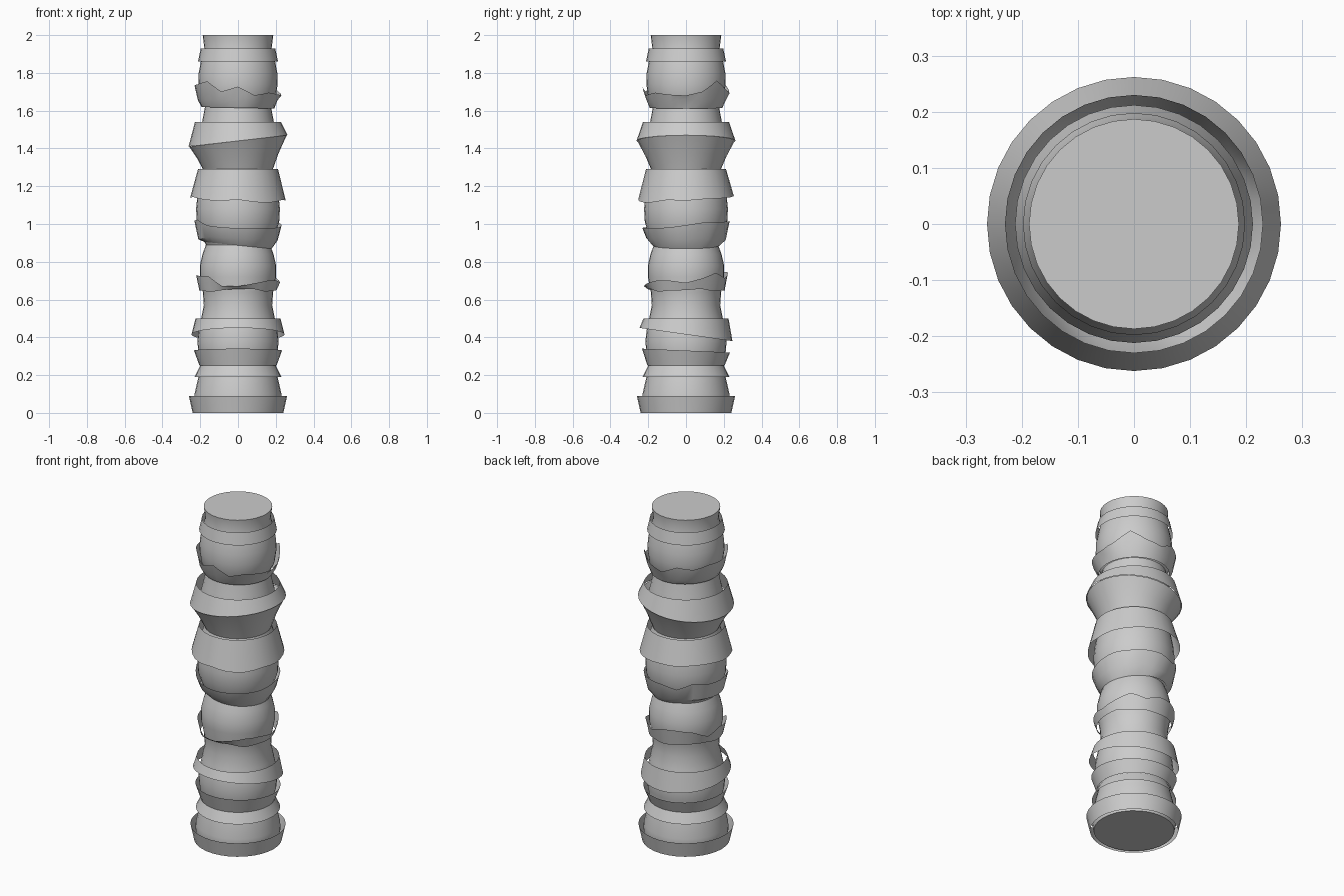
import bpy, bmesh, math, random

if "Cube" in bpy.data.objects:
    bpy.data.objects.remove(bpy.data.objects["Cube"])

random.seed(4)
N = 32

grey = bpy.data.materials.new("bark grey")
grey.diffuse_color = (0.6, 0.6, 0.6, 1)
grey.use_nodes = True
grey.node_tree.nodes["Principled BSDF"].inputs["Base Color"].default_value = grey.diffuse_color


def ragged(amp):
    """Random edge offsets, linearly joined around the circle."""
    keys = [random.uniform(-amp, amp) for _ in range(N // 2)]
    out = []
    for i in range(N):
        a, b = keys[i // 2], keys[(i // 2 + 1) % len(keys)]
        out.append(a if i % 2 == 0 else (a + b) / 2)
    return out


def lathe(name, levels, caps=False):
    """levels: (radius, z, tilt along x, tilt along y, raggedness)"""
    bm = bmesh.new()
    rings = []
    for lv in levels:
        r, z, tx, ty, amp = (tuple(lv) + (0, 0, 0))[:5]
        jag = ragged(amp)
        ring = []
        for i in range(N):
            a = 2 * math.pi * i / N
            c, s = math.cos(a), math.sin(a)
            ring.append(bm.verts.new((r * c, r * s, z + tx * c + ty * s + jag[i])))
        rings.append(ring)
    for lo, hi in zip(rings, rings[1:]):
        for i in range(N):
            j = (i + 1) % N
            bm.faces.new((lo[i], lo[j], hi[j], hi[i]))
    if caps:
        bm.faces.new(rings[0][::-1])
        bm.faces.new(rings[-1])
    me = bpy.data.meshes.new(name)
    bm.to_mesh(me)
    bm.free()
    me.materials.append(grey)
    ob = bpy.data.objects.new(name, me)
    bpy.context.collection.objects.link(ob)
    bpy.ops.object.select_all(action='DESELECT')
    ob.select_set(True)
    bpy.context.view_layer.objects.active = ob
    bpy.ops.object.shade_smooth_by_angle(angle=math.radians(35))
    return ob


# Bulging solid trunk, bottom to top
lathe("trunk_core", [
    (0.22, 0), (0.232, 0.06), (0.23, 0.10), (0.212, 0.18), (0.195, 0.25),
    (0.21, 0.32), (0.215, 0.38), (0.208, 0.44), (0.195, 0.50), (0.181, 0.57),
    (0.186, 0.64), (0.202, 0.72), (0.202, 0.78), (0.188, 0.84), (0.17, 0.89),
    (0.195, 0.94), (0.218, 1.01), (0.222, 1.08), (0.215, 1.15), (0.2, 1.23),
    (0.183, 1.285), (0.205, 1.35), (0.21, 1.42), (0.2, 1.50), (0.19, 1.54),
    (0.175, 1.62), (0.2, 1.67), (0.21, 1.74), (0.208, 1.80), (0.195, 1.87),
    (0.178, 1.93), (0.187, 2.0)], caps=True)

# Bark sheets wrapped around the trunk (each one an open flared collar)
lathe("base_collar", [(0.24, 0), (0.26, 0.09)])
lathe("lower_skirt", [(0.23, 0.19), (0.2, 0.25)])
lathe("lower_cup", [(0.204, 0.25), (0.233, 0.33, 0, -0.01)])
lathe("lower_flare", [(0.246, 0.415, 0, -0.035), (0.225, 0.50)])
lathe("ragged_band", [(0.204, 0.65, 0, 0, 0.01), (0.222, 0.71, 0, 0.015, 0.025)])
lathe("middle_ragged_cup", [(0.178, 0.887, -0.018, 0), (0.21, 0.925, 0, 0, 0.015),
                            (0.231, 1.0, -0.005, 0.012, 0.025)])
lathe("middle_flare", [(0.253, 1.135, -0.008, 0.012, 0.006), (0.212, 1.29)])
lathe("upper_cup", [(0.183, 1.285), (0.215, 1.36, 0.015, 0), (0.258, 1.44, 0.03, 0)])
lathe("upper_flare", [(0.262, 1.44, 0.03, 0), (0.228, 1.54)])
lathe("upper_ragged_cup", [(0.192, 1.615, -0.004, 0), (0.212, 1.655, 0, 0, 0.015),
                           (0.23, 1.725, 0, 0.01, 0.045)])
lathe("top_flare", [(0.212, 1.86), (0.197, 1.93)])
